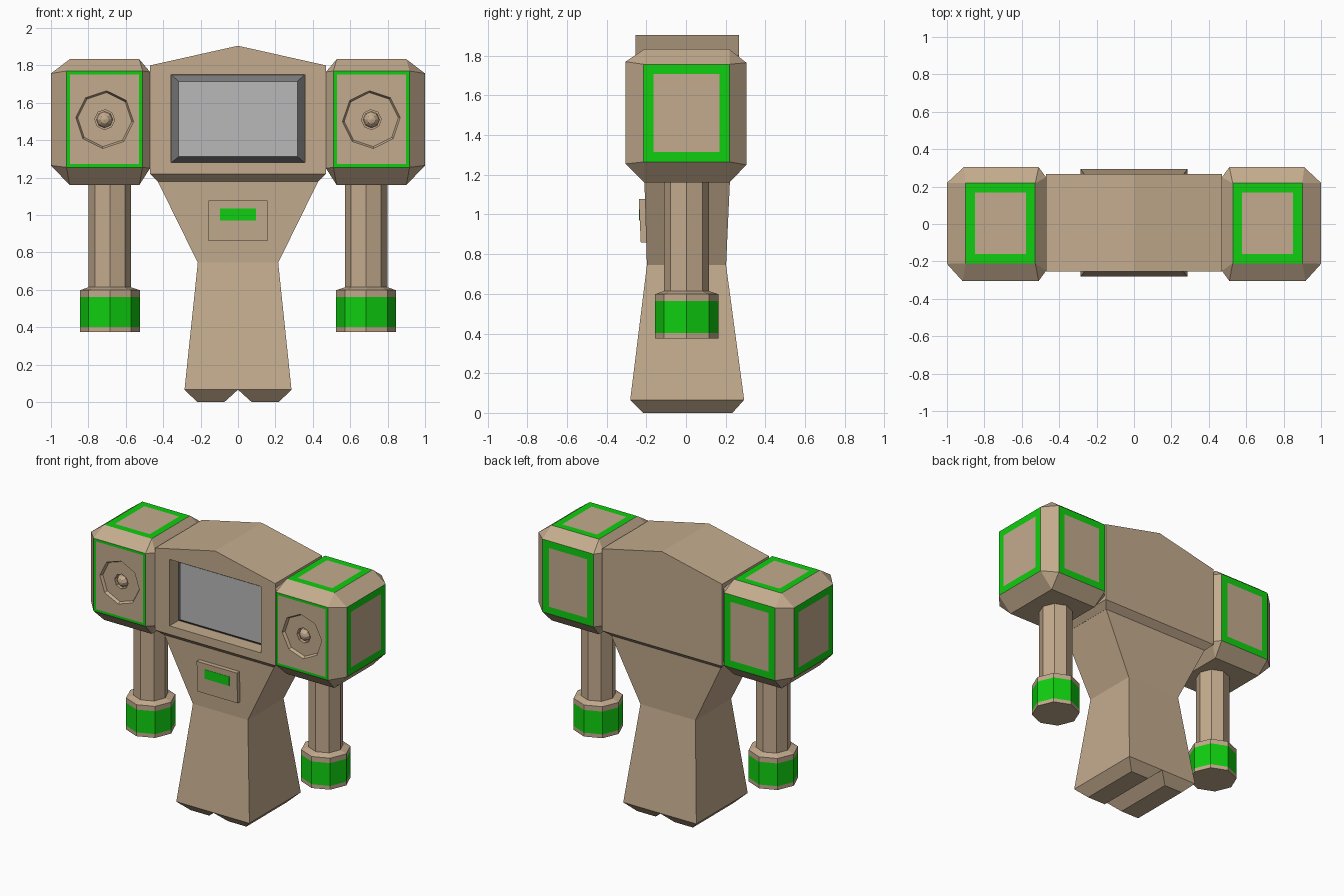
import bpy, bmesh, math
from mathutils import Vector

if "Cube" in bpy.data.objects:
    bpy.data.objects.remove(bpy.data.objects["Cube"], do_unlink=True)


def material(name, color):
    m = bpy.data.materials.new(name)
    m.diffuse_color = (*color, 1)
    m.use_nodes = True
    m.node_tree.nodes["Principled BSDF"].inputs["Base Color"].default_value = (*color, 1)
    return m


TAN = material("tan", (0.55, 0.41, 0.27))
GREEN = material("green", (0.005, 0.62, 0.005))
GREY = material("screen grey", (0.48, 0.48, 0.48))
DARK = material("dark grey", (0.2, 0.2, 0.2))


def finish(name, bm, mats):
    bmesh.ops.recalc_face_normals(bm, faces=bm.faces)
    mesh = bpy.data.meshes.new(name)
    bm.to_mesh(mesh)
    bm.free()
    for m in mats:
        mesh.materials.append(m)
    ob = bpy.data.objects.new(name, mesh)
    bpy.context.collection.objects.link(ob)
    return ob


def hull_mesh(points):
    bm = bmesh.new()
    for p in points:
        bm.verts.new(p)
    res = bmesh.ops.convex_hull(bm, input=bm.verts)
    loose = [v for v in bm.verts if not v.link_faces]
    bmesh.ops.delete(bm, geom=loose, context='VERTS')
    bmesh.ops.dissolve_limit(bm, angle_limit=math.radians(3), verts=bm.verts, edges=bm.edges)
    bm.normal_update()
    return bm


def hull(name, points, mat=TAN):
    return finish(name, hull_mesh(points), [mat])


def box(x, y, z):
    """Corner points of a box; a single value gives a flat rectangle."""
    return [Vector((a, b, c)) for a in x for b in y for c in z]


def ring(cx, cy, cz, r, axis='Z', turn=0.0):
    pts = []
    for i in range(8):
        a = math.tau * i / 8 + turn
        u, v = r * math.cos(a), r * math.sin(a)
        pts.append((cx + u, cy + v, cz) if axis == 'Z' else (cx + u, cy, cz + v))
    return pts


def cut(ob, cutter):
    mod = ob.modifiers.new("cut", 'BOOLEAN')
    mod.operation = 'DIFFERENCE'
    mod.solver = 'EXACT'
    mod.object = cutter
    bpy.context.view_layer.objects.active = ob
    bpy.ops.object.modifier_apply(modifier=mod.name)
    bpy.data.objects.remove(cutter, do_unlink=True)


# Upper torso: gabled block with a bevelled underside and a screen recess
TY = (-0.255, 0.267)
torso = hull("upper_torso", box((-0.47, 0.47), TY, (1.22, 1.8))
             + box((0,), TY, (1.905,)) + box((-0.43, 0.43), (-0.21, 0.222), (1.18,)))
cut(torso, hull("screen_cutter", box((-0.357, 0.357), (-0.4, -0.155), (1.28, 1.75))))

# Screen: raised panel with a dark sloping rim inside the recess
bm = hull_mesh(box((-0.356, 0.356), (-0.156,), (1.281, 1.749))
               + box((-0.317, 0.317), (-0.195,), (1.312, 1.715)))
for f in bm.faces:
    f.material_index = 0 if f.normal.y < -0.95 else 1
finish("screen", bm, [GREY, DARK])

# Waist, legs and feet
waist = box((-0.215, 0.215), (-0.197, 0.202), (0.745,))
leg_base = box((-0.286, 0.286), (-0.281, 0.293), (0.066,))
hull("lower_torso", waist + box((-0.43, 0.43), (-0.21, 0.222), (1.182,)))
hull("legs", waist + leg_base)
for side, s in (("left", 1), ("right", -1)):
    hull(side + "_foot", box((0, s * 0.286), (-0.281, 0.293), (0.066,))
         + box((s * 0.073, s * 0.218), (-0.217, 0.234), (0,)))

# Chest plate with a lit slot
hull("chest_plate", box((-0.157, 0.157), (-0.18,), (0.86, 1.077))
     + box((-0.157, 0.157), (-0.228,), (0.86,)) + box((-0.157, 0.157), (-0.238,), (1.077,)))
hull("chest_light", box((-0.097, 0.097), (-0.231, -0.238), (0.97, 1.035)), GREEN)


def shoulder(side, s):
    # Unevenly chamfered block spanned by its six flat faces
    pts = (box((0.51, 0.917), (-0.305,), (1.255, 1.77))
           + box((0.51, 0.91), (0.304,), (1.25, 1.765))
           + box((1.0,), (-0.213, 0.22), (1.265, 1.757))
           + box((0.47,), (-0.25, 0.25), (1.25, 1.765))
           + box((0.528, 0.9), (-0.21, 0.218), (1.16, 1.833)))
    bm = hull_mesh([(s * p[0], p[1], p[2]) for p in pts])
    # Green frames on the front, back, outer and top faces
    directions = ((Vector((0, -1, 0)), 0.018), (Vector((0, 1, 0)), 0.05),
                  (Vector((s, 0, 0)), 0.05), (Vector((0, 0, 1)), 0.05))
    for d, width in directions:
        face = max(bm.faces, key=lambda f: f.normal.dot(d))
        rim = bmesh.ops.inset_individual(bm, faces=[face], thickness=width, use_even_offset=True)
        for f in rim["faces"]:
            f.material_index = 1
        bm.normal_update()
    ob = finish(side + "_shoulder", bm, [TAN, GREEN])

    # Shallow eight-sided dish with a hub pocket and a round knob
    cx, cz, t = s * 0.713, 1.51, s * 0.07
    cut(ob, hull("dish_cutter", ring(cx, -0.285, cz, 0.145, 'Y', t)
                 + ring(cx, -0.305, cz, 0.155, 'Y', t) + ring(cx, -0.35, cz, 0.155, 'Y', t)))
    cut(ob, hull("hub_cutter", ring(cx, -0.255, cz, 0.053, 'Y', t)
                 + ring(cx, -0.35, cz, 0.053, 'Y', t)))
    bm = bmesh.new()
    bmesh.ops.create_uvsphere(bm, u_segments=8, v_segments=6, radius=0.044)
    bmesh.ops.rotate(bm, verts=bm.verts, matrix=Vector((0, 0, 1)).rotation_difference(
        Vector((0, -1, 0))).to_matrix())
    bmesh.ops.translate(bm, verts=bm.verts, vec=(cx, -0.258, cz))
    finish(side + "_knob", bm, [TAN])


def arm(side, s):
    # Eight-sided arm ending in a banded cuff
    def at(z, r):
        return ring(s * 0.685, 0.003, z, r)
    hull(side + "_arm", at(0.6, 0.113) + at(1.18, 0.113))
    hull(side + "_cuff_base", at(0.375, 0.16) + at(0.402, 0.16))
    hull(side + "_cuff_band", at(0.402, 0.16) + at(0.563, 0.16), GREEN)
    hull(side + "_cuff_top", at(0.563, 0.16) + at(0.598, 0.16) + at(0.614, 0.113))


for side, s in (("left", 1), ("right", -1)):
    shoulder(side, s)
    arm(side, s)
